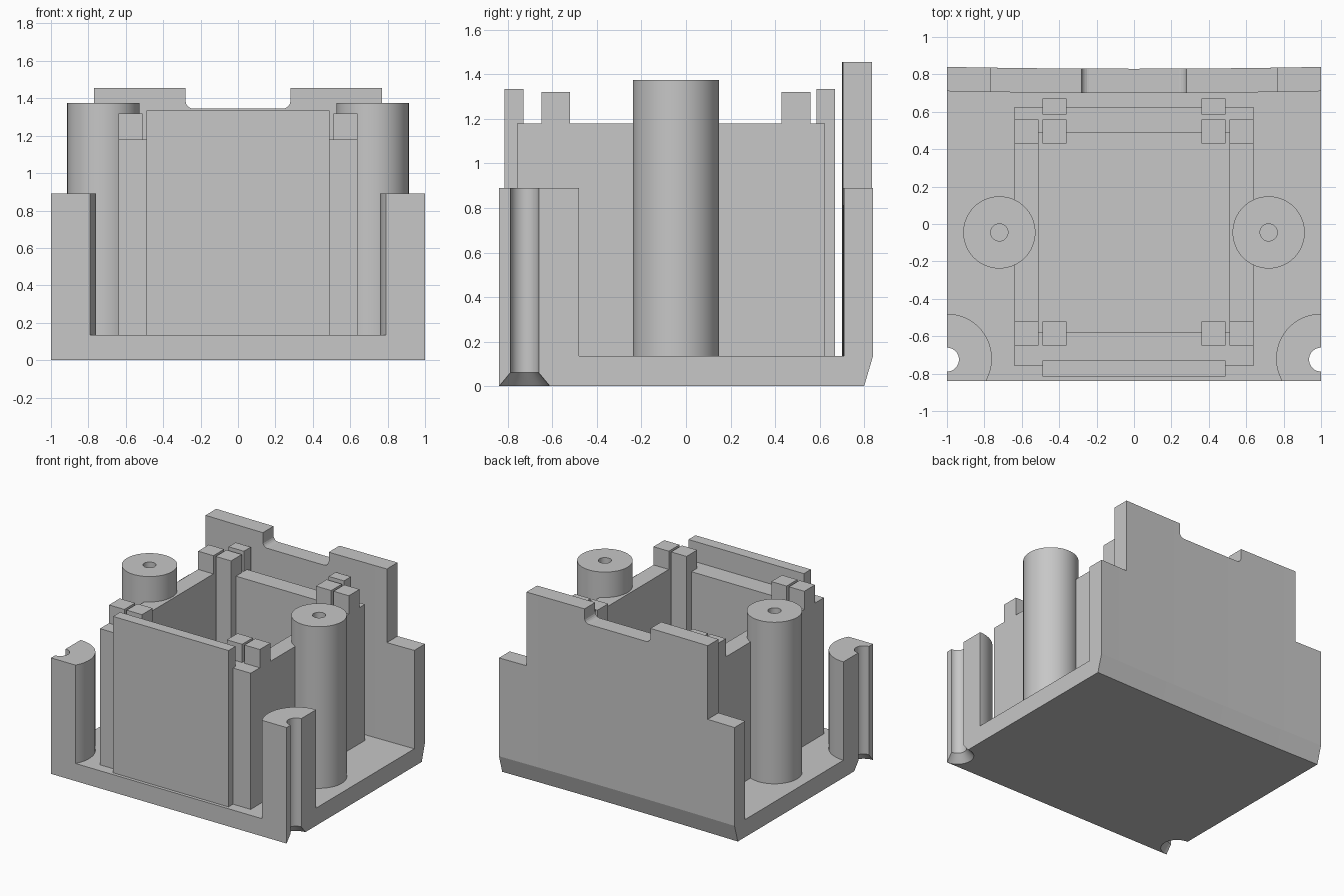
import bpy, bmesh
from math import sin, cos, pi, radians

cube = bpy.data.objects.get("Cube")
if cube:
    bpy.data.objects.remove(cube, do_unlink=True)

grey = bpy.data.materials.new("plain_grey")
grey.use_nodes = True
colour = (0.57, 0.57, 0.57, 1)
grey.diffuse_color = colour
grey.node_tree.nodes["Principled BSDF"].inputs["Base Color"].default_value = colour

FLOOR, RIM, BACK = 0.135, 1.18, 0.83


def finish(name, bm):
    bmesh.ops.recalc_face_normals(bm, faces=bm.faces)
    mesh = bpy.data.meshes.new(name)
    bm.to_mesh(mesh)
    bm.free()
    obj = bpy.data.objects.new(name, mesh)
    bpy.context.collection.objects.link(obj)
    mesh.materials.append(grey)
    return obj


def prism(name, points, axis, lo, hi, bow=False):
    """Extrude a flat outline along an axis; optionally bow its rear part."""
    place = {"x": lambda a, b, c: (c, a, b),
             "y": lambda a, b, c: (a, c, b),
             "z": lambda a, b, c: (a, b, c)}[axis]
    bm = bmesh.new()
    face = bm.faces.new([bm.verts.new(place(a, b, lo)) for a, b in points])
    moved = bmesh.ops.extrude_face_region(bm, geom=[face])["geom"]
    bmesh.ops.translate(bm, vec=place(0, 0, hi - lo),
                        verts=[v for v in moved if isinstance(v, bmesh.types.BMVert)])
    if bow:
        for i in range(-5, 6):
            bmesh.ops.bisect_plane(bm, geom=bm.verts[:] + bm.edges[:] + bm.faces[:],
                                   plane_co=(i / 6, 0, 0), plane_no=(1, 0, 0))
        for v in bm.verts:
            if v.co.y > 0.6:
                v.co.y += 0.01 * v.co.x ** 2
    return finish(name, bm)


def block(name, x0, x1, y0, y1, z0, z1):
    return prism(name, [(x0, y0), (x1, y0), (x1, y1), (x0, y1)], "z", z0, z1)


def turned(name, x, y, profile, sides=64):
    """Stack of rings given as (radius, height), capped at both ends."""
    bm = bmesh.new()
    rings = [[bm.verts.new((x + r * cos(2 * pi * i / sides),
                            y + r * sin(2 * pi * i / sides), z)) for i in range(sides)]
             for r, z in profile]
    for low, high in zip(rings, rings[1:]):
        for i in range(sides):
            j = (i + 1) % sides
            bm.faces.new((low[i], low[j], high[j], high[i]))
    bm.faces.new(rings[0])
    bm.faces.new(rings[-1])
    return finish(name, bm)


def cut(obj, cutter):
    mod = obj.modifiers.new("cut", "BOOLEAN")
    mod.operation, mod.solver, mod.object = "DIFFERENCE", "EXACT", cutter
    bpy.context.view_layer.update()
    graph = bpy.context.evaluated_depsgraph_get()
    mesh = bpy.data.meshes.new_from_object(obj.evaluated_get(graph))
    obj.modifiers.clear()
    obj.data = mesh


def smooth(obj):
    bpy.ops.object.select_all(action="DESELECT")
    obj.select_set(True)
    bpy.context.view_layer.objects.active = obj
    bpy.ops.object.shade_smooth_by_angle(angle=radians(30))


# Base slab with sloped rear lower edge
base = prism("base", [(-0.84, 0), (0.79, 0), (BACK, FLOOR), (-0.84, FLOOR)],
             "x", -1, 1, bow=True)

# Stepped rear wall with a rounded dip in the middle
half = [(1, FLOOR), (1, 0.89), (0.77, 0.89), (0.77, 1.455), (0.28, 1.455)]
half += [(0.24 + 0.04 * cos(a), 1.385 + 0.04 * sin(a))
         for a in [-pi / 2 * i / 5 for i in range(6)]]
prism("rear_wall", half + [(-x, z) for x, z in reversed(half)],
      "y", 0.70, BACK, bow=True)

# Hollow central box
box = block("central_box", -0.64, 0.64, -0.76, 0.625, FLOOR, RIM)
hollow = block("box_cutter", -0.51, 0.51, -0.58, 0.49, FLOOR - 0.1, RIM + 0.1)
cut(box, hollow)
bpy.data.objects.remove(hollow, do_unlink=True)

# Front plate standing proud of the box
block("front_plate", -0.49, 0.49, -0.815, -0.73, FLOOR, 1.335)

for side, s in (("left", 1), ("right", -1)):
    # Square posts around the box corners
    for end, y in (("front", -0.65), ("rear", 0.43)):
        block(f"{side}_{end}_inner_post", s * 0.36, s * 0.49, y, y + 0.13, FLOOR, 1.32)
        block(f"{side}_{end}_outer_post", s * 0.51, s * 0.64, y, y + 0.13, RIM, 1.32)
    block(f"{side}_rear_tab", s * 0.36, s * 0.49, 0.585, 0.67, FLOOR, 1.335)

    # Round screw pillar with a pilot hole
    pillar = turned(f"{side}_pillar", s * 0.72, -0.045, [(0.193, FLOOR), (0.193, 1.375)])
    hole = turned("hole_cutter", s * 0.72, -0.045, [(0.046, 0.5), (0.046, 1.5)], 32)
    cut(pillar, hole)
    bpy.data.objects.remove(hole, do_unlink=True)
    smooth(pillar)

    # Rounded front corner post with a countersunk screw channel
    arc = [radians(90 + 120 * i / 24) for i in range(25)]
    outline = [(s * (1 + 0.24 * cos(a)), -0.72 + 0.24 * sin(a)) for a in arc]
    corner = prism(f"{side}_corner_post", outline + [(s, -0.84)], "z", FLOOR, 0.89)
    channel = turned("channel_cutter", s, -0.725,
                     [(0.122, -0.01), (0.064, 0.06), (0.064, 1)], 48)
    cut(corner, channel)
    cut(base, channel)
    bpy.data.objects.remove(channel, do_unlink=True)
    smooth(corner)

smooth(base)
